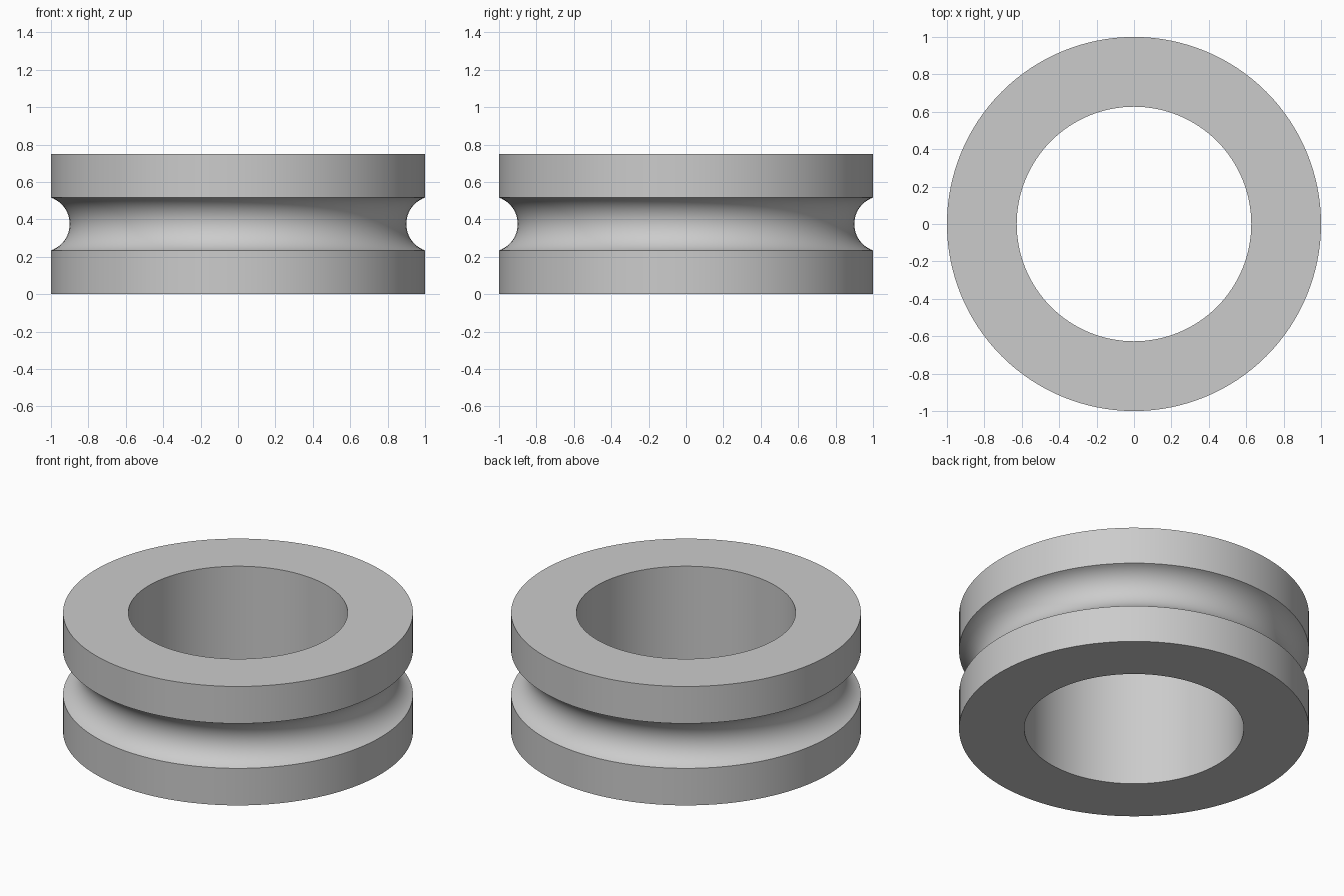
import bpy
import bmesh
from math import asin, cos, sin, pi, radians
from mathutils import Matrix, Vector

cube = bpy.data.objects.get("Cube")
if cube:
    bpy.data.objects.remove(cube, do_unlink=True)

OUTER, BORE, HEIGHT = 1.0, 0.627, 0.75
GROOVE_R, GROOVE_X = 0.15, 1.05   # round groove centred just outside the rim
ARC_STEPS, SEGMENTS = 24, 128

# Plain grey material
grey = bpy.data.materials.new("plain_grey")
grey.use_nodes = True
color = (0.6, 0.6, 0.6, 1)
grey.diffuse_color = color
grey.node_tree.nodes["Principled BSDF"].inputs["Base Color"].default_value = color

# Half section: bore, lower rim, groove arc, upper rim
half_angle = pi / 2 - asin((GROOVE_X - OUTER) / GROOVE_R)
profile = [(BORE, HEIGHT), (BORE, 0), (OUTER, 0)]
for i in range(ARC_STEPS + 1):
    a = half_angle * (2 * i / ARC_STEPS - 1)
    profile.append((GROOVE_X - GROOVE_R * cos(a), HEIGHT / 2 + GROOVE_R * sin(a)))
profile.append((OUTER, HEIGHT))

# Revolve the section into a closed ring
bm = bmesh.new()
verts = [bm.verts.new((x, 0, z)) for x, z in profile]
edges = [bm.edges.new((v, verts[(i + 1) % len(verts)])) for i, v in enumerate(verts)]
bmesh.ops.spin(bm, geom=verts + edges, cent=Vector(), axis=(0, 0, 1),
               angle=2 * pi, steps=SEGMENTS, use_merge=True)
bmesh.ops.remove_doubles(bm, verts=bm.verts[:], dist=0.0001)
bmesh.ops.recalc_face_normals(bm, faces=bm.faces[:])
mesh = bpy.data.meshes.new("grooved_ring")
bm.to_mesh(mesh)
bm.free()
mesh.materials.append(grey)

ring = bpy.data.objects.new("grooved_ring", mesh)
bpy.context.collection.objects.link(ring)

# Smooth curves, crisp rims
bpy.ops.object.select_all(action="DESELECT")
ring.select_set(True)
bpy.context.view_layer.objects.active = ring
bpy.ops.object.shade_smooth_by_angle(angle=radians(30))
